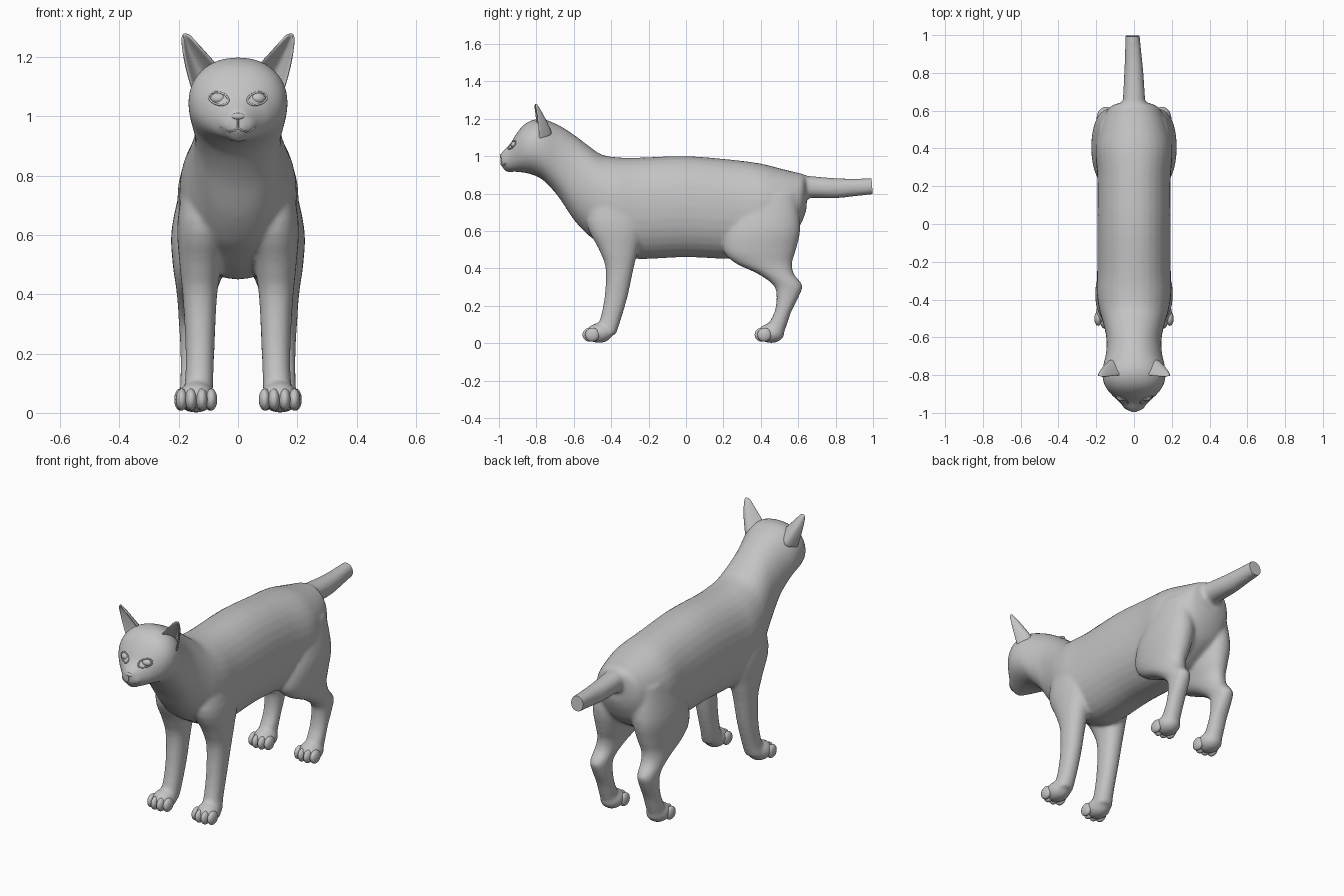
import bpy, bmesh, math
from mathutils import Vector, Matrix

if "Cube" in bpy.data.objects:
    bpy.data.objects.remove(bpy.data.objects["Cube"])

grey = bpy.data.materials.new("plain_grey")
grey.use_nodes = True
grey.diffuse_color = (0.55, 0.55, 0.55, 1)
grey.node_tree.nodes["Principled BSDF"].inputs["Base Color"].default_value = (0.55, 0.55, 0.55, 1)


def add_object(name, data, angle=50):
    ob = bpy.data.objects.new(name, data)
    bpy.context.collection.objects.link(ob)
    data.materials.clear()
    data.materials.append(grey)
    if ob.type == 'MESH':
        bpy.ops.object.select_all(action='DESELECT')
        ob.select_set(True)
        bpy.context.view_layer.objects.active = ob
        bpy.ops.object.shade_smooth_by_angle(angle=math.radians(angle))
    return ob


def mesh_from(bm, name):
    bmesh.ops.recalc_face_normals(bm, faces=bm.faces[:])
    me = bpy.data.meshes.new(name)
    bm.to_mesh(me)
    bm.free()
    return me


def baked(me, setup):
    """Return a copy of the mesh with the modifiers added by setup applied."""
    ob = bpy.data.objects.new("helper", me)
    bpy.context.collection.objects.link(ob)
    setup(ob)
    bpy.context.view_layer.update()
    out = bpy.data.meshes.new_from_object(ob.evaluated_get(bpy.context.evaluated_depsgraph_get()))
    bpy.data.objects.remove(ob)
    return out


def spline(rows, steps=4):
    """Smoothly resample rows of numbers."""
    out = []
    for i in range(len(rows) - 1):
        a, b, c, d = rows[max(i - 1, 0)], rows[i], rows[i + 1], rows[min(i + 2, len(rows) - 1)]
        for s in range(steps):
            t = s / steps
            out.append([q + t / 2 * (r - p + t * (2 * p - 5 * q + 4 * r - u + t * (3 * (q - r) + u - p)))
                        for p, q, r, u in zip(a, b, c, d)])
    return out + [rows[-1]]


def loft(bm, rows, along, sx=1, n=32, power=0.92):
    """Rows: position along axis, x min, x max, then min and max of the other axis."""
    rings = []
    for t, x0, x1, v0, v1 in spline(rows):
        ring = []
        for k in range(n):
            c, s = math.cos(2 * math.pi * k / n), math.sin(2 * math.pi * k / n)
            x = (x0 + x1) / 2 + (x1 - x0) / 2 * math.copysign(abs(c) ** power, c)
            v = (v0 + v1) / 2 + (v1 - v0) / 2 * math.copysign(abs(s) ** power, s)
            ring.append(bm.verts.new((sx * x, t, v) if along == 'y' else (sx * x, v, t)))
        rings.append(ring)
    for a, b in zip(rings, rings[1:]):
        for k in range(n):
            bm.faces.new((a[k], a[(k + 1) % n], b[(k + 1) % n], b[k]))
    bm.faces.new(rings[0])
    bm.faces.new(rings[-1])


def ball(bm, centre, radii, seg=20):
    m = Matrix.Translation(centre) @ Matrix.Diagonal((*radii, 1))
    bmesh.ops.create_uvsphere(bm, u_segments=seg, v_segments=seg // 2 + 2, radius=1, matrix=m)


# Torso, neck and head: y, half width, bottom, top
trunk = [(0.645, 0.06, 0.72, 0.89), (0.625, 0.12, 0.66, 0.905), (0.58, 0.155, 0.58, 0.915),
         (0.5, 0.185, 0.52, 0.935), (0.4, 0.205, 0.47, 0.96), (0.25, 0.195, 0.45, 0.98),
         (0, 0.195, 0.46, 1.0), (-0.25, 0.195, 0.45, 0.992), (-0.36, 0.198, 0.48, 0.993),
         (-0.45, 0.185, 0.53, 1.008), (-0.52, 0.165, 0.575, 1.055), (-0.6, 0.147, 0.66, 1.115),
         (-0.68, 0.148, 0.78, 1.165), (-0.76, 0.165, 0.868, 1.197), (-0.82, 0.166, 0.9, 1.193),
         (-0.87, 0.147, 0.912, 1.165), (-0.91, 0.113, 0.916, 1.115), (-0.94, 0.08, 0.918, 1.065),
         (-0.97, 0.052, 0.928, 1.035), (-0.99, 0.03, 0.95, 1.018)]
# Tail: y, x range, z range
tail = [(0.55, -0.07, 0.07, 0.75, 0.91), (0.65, -0.06, 0.06, 0.775, 0.895),
        (0.8, -0.052, 0.05, 0.775, 0.882), (0.9, -0.048, 0.04, 0.785, 0.88), (1.04, -0.046, 0.026, 0.8, 0.882)]
# Legs: z, x range, y range
front_leg = [(0.86, 0.06, 0.165, -0.47, -0.3), (0.65, 0.03, 0.204, -0.53, -0.22),
             (0.5, 0.055, 0.197, -0.465, -0.255), (0.4, 0.07, 0.187, -0.43, -0.28),
             (0.25, 0.078, 0.178, -0.435, -0.312), (0.12, 0.083, 0.178, -0.462, -0.35),
             (0.045, 0.085, 0.19, -0.5, -0.375)]
hind_leg = [(0.8, 0.05, 0.185, 0.32, 0.59), (0.62, 0.025, 0.224, 0.22, 0.612),
            (0.5, 0.04, 0.22, 0.2, 0.588), (0.43, 0.065, 0.21, 0.26, 0.568),
            (0.37, 0.085, 0.204, 0.385, 0.577), (0.31, 0.098, 0.2, 0.467, 0.622),
            (0.25, 0.1, 0.196, 0.484, 0.604), (0.17, 0.1, 0.194, 0.474, 0.564),
            (0.1, 0.1, 0.195, 0.44, 0.54), (0.045, 0.1, 0.195, 0.42, 0.52)]
paws = {"front": (0.14, -0.515), "hind": (0.145, 0.405)}

bm = bmesh.new()
loft(bm, [(y, -w, w, z0, z1) for y, w, z0, z1 in trunk], 'y')
loft(bm, tail, 'y')
for sx in (1, -1):
    loft(bm, front_leg, 'z', sx)
    loft(bm, hind_leg, 'z', sx)
    for px, py in paws.values():
        ball(bm, (sx * px, py + 0.05, 0.053), (0.062, 0.072, 0.053))
    ball(bm, (sx * 0.026, -0.958, 0.972), (0.036, 0.03, 0.026))      # whisker pad
ball(bm, (0, -0.945, 0.934), (0.034, 0.028, 0.022))                  # chin


def fuse(ob):
    remesh = ob.modifiers.new("fuse", 'REMESH')
    remesh.mode = 'VOXEL'
    remesh.voxel_size = 0.01
    soften = ob.modifiers.new("soften", 'SMOOTH')
    soften.factor = 0.5
    soften.iterations = 8


# Fuse the parts and cut the tail off flat
me = baked(mesh_from(bm, "body_parts"), fuse)
bm = bmesh.new()
bm.from_mesh(me)
cut = bmesh.ops.bisect_plane(bm, geom=bm.verts[:] + bm.edges[:] + bm.faces[:], plane_co=(0, 0.995, 0.84),
                             plane_no=(0, 1, 0.08), clear_outer=True)
bmesh.ops.holes_fill(bm, edges=[e for e in cut["geom_cut"] if isinstance(e, bmesh.types.BMEdge)], sides=0)
body = add_object("body", mesh_from(bm, "body"))
bpy.context.view_layer.update()


def on_face(x, z, lift=0.0):
    hit, loc, _, _ = body.ray_cast((x, -1.5, z), (0, 1, 0))
    return Vector((x, (loc.y if hit else -0.95) - lift, z))


def tube(name, pts, radius, cyclic=False):
    cu = bpy.data.curves.new(name, 'CURVE')
    cu.dimensions = '3D'
    cu.bevel_depth = radius
    cu.bevel_resolution = 2
    sp = cu.splines.new('POLY')
    sp.points.add(len(pts) - 1)
    for p, co in zip(sp.points, pts):
        p.co = (*co, 1)
    sp.use_cyclic_u = cyclic
    add_object(name, baked(cu, lambda ob: None))


def blob(name, centre, radii):
    b = bmesh.new()
    ball(b, centre, radii, 24)
    return add_object(name, mesh_from(b, name))


def thicken(ob):
    solid = ob.modifiers.new("thickness", 'SOLIDIFY')
    solid.thickness = 0.01
    solid.offset = 0
    sub = ob.modifiers.new("round", 'SUBSURF')
    sub.levels = 1


for side, sx in (("left", 1), ("right", -1)):
    # Ear: a cupped shell open to the front
    b = bmesh.new()
    grid = []
    for i in range(9):
        t = i / 8
        inner = Vector((0.062, -0.8, 1.165)).lerp(Vector((0.163, -0.81, 1.273)), t)
        o0, o1, o2 = Vector((0.152, -0.785, 1.08)), Vector((0.19, -0.79, 1.2)), Vector((0.187, -0.806, 1.264))
        outer = o0.lerp(o1, t).lerp(o1.lerp(o2, t), t)
        row = []
        for k in range(9):
            s = k / 8
            p = inner.lerp(outer, s)
            bulge = math.sin(math.pi * s)
            p += Vector((0.008, 0.07 * (1 - t) + 0.004, 0.012 * t)) * bulge
            row.append(b.verts.new((sx * p.x, p.y, p.z)))
        grid.append(row)
    for r0, r1 in zip(grid, grid[1:]):
        for k in range(8):
            b.faces.new((r0[k], r0[k + 1], r1[k + 1], r1[k]))
    add_object(side + "_ear", baked(mesh_from(b, "ear"), thicken))

    # Eye with a raised lid rim
    eye = on_face(sx * 0.065, 1.06)
    blob(side + "_eye", eye + Vector((0, 0.014, 0)), (0.028, 0.022, 0.02))
    rim = []
    for k in range(24):
        a = 2 * math.pi * k / 24
        u = math.cos(a)
        rim.append(on_face(sx * (0.065 + 0.033 * u), 1.06 + 0.021 * math.sin(a) + 0.006 * u, 0.001))
    tube(side + "_eyelid", rim, 0.0035, True)

    # Lip line
    lip = [(0, 0.962), (0.012, 0.953), (0.028, 0.949), (0.044, 0.953), (0.058, 0.963)]
    tube(side + "_lip", [on_face(sx * x, z) for x, z in spline(lip)], 0.003)

    # Toes
    for leg, (px, py) in paws.items():
        for i, off in enumerate((-0.05, -0.018, 0.018, 0.05)):
            back = 0.014 if i in (0, 3) else 0
            blob(f"{side}_{leg}_toe_{i + 1}", (sx * (px + off), py + back, 0.045), (0.02, 0.038, 0.037))

# Nose and the line below it
nose = on_face(0, 1.0)
blob("nose", (0, nose.y + 0.006, 1.0), (0.024, 0.012, 0.012))
tube("nose_line", [on_face(0, z) for z in (0.992, 0.98, 0.97, 0.962)], 0.003)
